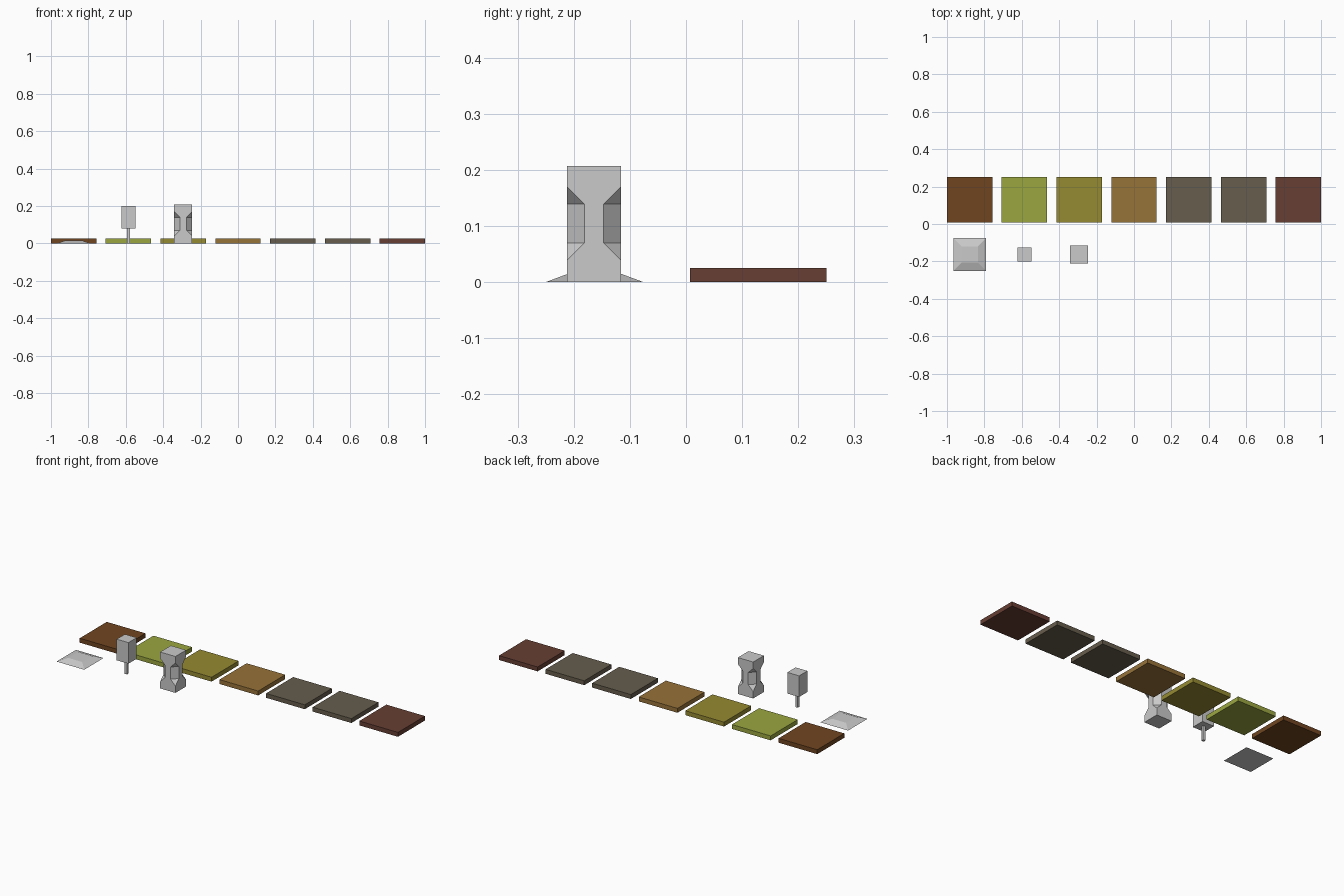
import bpy, bmesh

if "Cube" in bpy.data.objects:
    bpy.data.objects.remove(bpy.data.objects["Cube"])


def material(name, hex_code):
    def lin(v):
        v /= 255
        return v / 12.92 if v <= 0.04045 else ((v + 0.055) / 1.055) ** 2.4
    m = bpy.data.materials.new(name)
    m.diffuse_color = [lin(int(hex_code[i:i + 2], 16)) for i in (0, 2, 4)] + [1]
    m.use_nodes = True
    m.node_tree.nodes["Principled BSDF"].inputs["Base Color"].default_value = m.diffuse_color
    return m


def stack(name, x, y, levels, mat):
    """Square column from (z, half width, corner cut) levels."""
    bm = bmesh.new()
    rings = []
    for z, h, c in levels:
        k = h - c
        pts = [(h, -k), (h, k), (k, h), (-k, h), (-h, k), (-h, -k), (-k, -h), (k, -h)]
        rings.append([bm.verts.new((x + px, y + py, z)) for px, py in pts])
    for a, b in zip(rings, rings[1:]):
        for i in range(8):
            j = (i + 1) % 8
            bm.faces.new((a[i], a[j], b[j], b[i]))
    bm.faces.new(rings[0][::-1])
    bm.faces.new(rings[-1])
    bmesh.ops.remove_doubles(bm, verts=bm.verts, dist=1e-5)
    bmesh.ops.recalc_face_normals(bm, faces=bm.faces)
    mesh = bpy.data.meshes.new(name)
    bm.to_mesh(mesh)
    bm.free()
    mesh.materials.append(mat)
    ob = bpy.data.objects.new(name, mesh)
    bpy.context.collection.objects.link(ob)
    return ob


PITCH, HALF = 0.293, 0.1215
tile_x = [(i - 3) * PITCH for i in range(7)]

# Row of ground tiles
soil = material("soil brown", "704520")
grass = material("grass green", "9AA640")
olive = material("dry olive", "958A32")
ochre = material("ochre", "977339")
stone = material("stone", "665D4D")
clay = material("red clay", "673E33")
for x, mat in zip(tile_x, (soil, grass, olive, ochre, stone, stone, clay)):
    stack("ground_tile", x, 0.129, [(0, HALF, 0), (0.025, HALF, 0)], mat)

# Grey props in front of the first three tiles
grey = material("light grey", "CACACA")
PY = -0.163
stack("mound", tile_x[0], PY, [(0, 0.087, 0), (0.016, 0.044, 0)], grey)
stack("tree_trunk", tile_x[1], PY, [(0, 0.0075, 0), (0.082, 0.0075, 0)], grey)
stack("tree_crown", tile_x[1], PY, [(0.08, 0.037, 0), (0.2, 0.037, 0)], grey)
stack("pillar", tile_x[2], PY - 0.001,
      [(0, 0.048, 0), (0.039, 0.048, 0), (0.07, 0.048, 0.031),
       (0.139, 0.048, 0.031), (0.17, 0.048, 0), (0.207, 0.048, 0)], grey)
